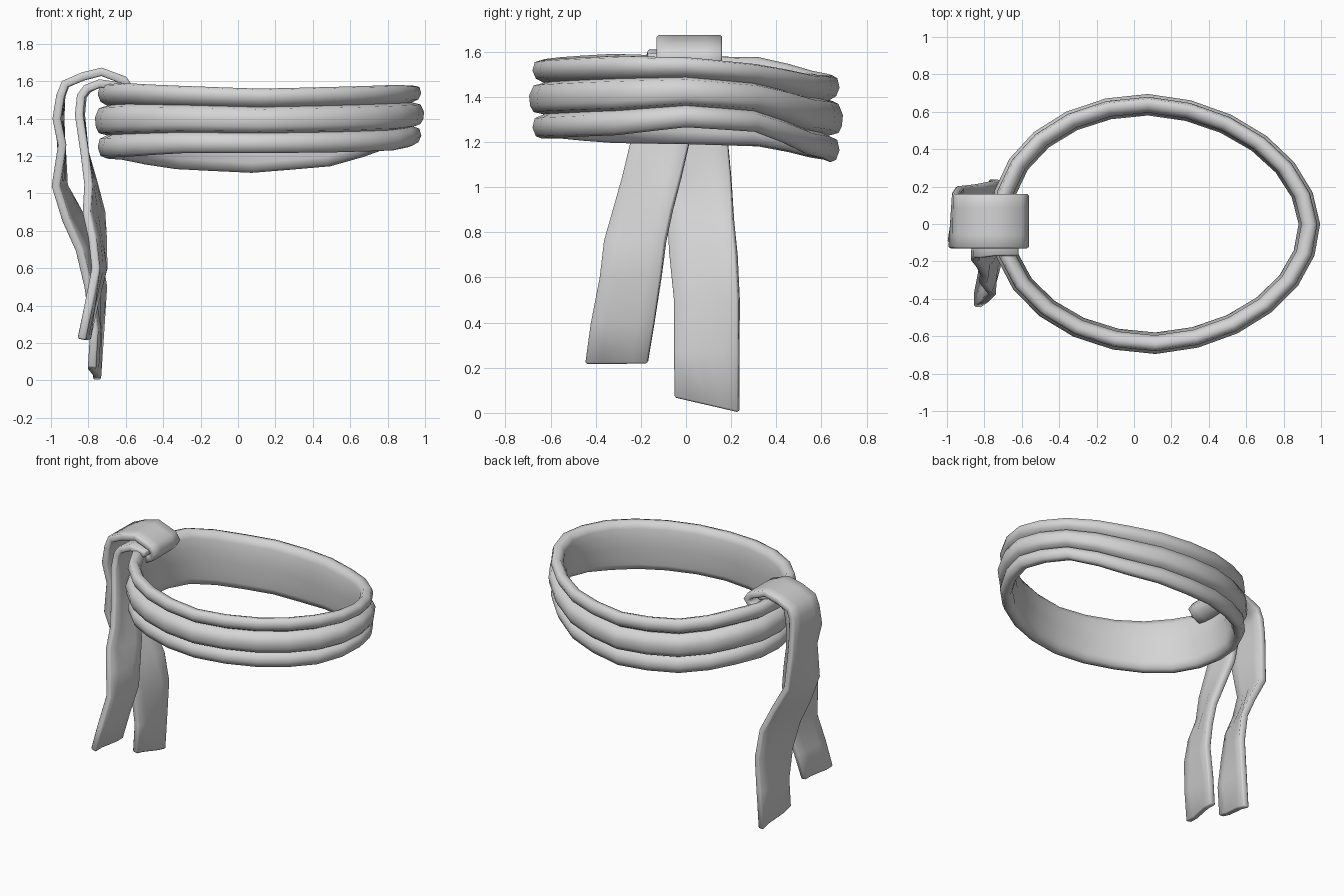
import bpy
import math

default_cube = bpy.data.objects.get("Cube")
if default_cube:
    bpy.data.objects.remove(default_cube, do_unlink=True)

# One plain cloth colour
cloth = bpy.data.materials.new("grey_cloth")
cloth.use_nodes = True
cloth_colour = (0.66, 0.66, 0.66, 1)
cloth.diffuse_color = cloth_colour
cloth.node_tree.nodes["Principled BSDF"].inputs["Base Color"].default_value = cloth_colour


def make_object(name, verts, faces):
    mesh = bpy.data.meshes.new(name)
    mesh.from_pydata(verts, [], faces)
    mesh.materials.append(cloth)
    obj = bpy.data.objects.new(name, mesh)
    bpy.context.collection.objects.link(obj)
    bpy.ops.object.select_all(action="DESELECT")
    obj.select_set(True)
    bpy.context.view_layer.objects.active = obj
    return obj


def cyclic_sample(values, position):
    """Interpolate a closed list of values."""
    index = int(position)
    first = values[index % len(values)]
    second = values[(index + 1) % len(values)]
    return first + (second - first) * (position - index)


# Waist band: a three-fold section swept round an egg shape, sagging at the back
def build_band():
    segments = 24
    centre_x, radius_x, radius_y = 0.115, 0.88, 0.695
    top_heights = [1.575, 1.545, 1.5, 1.49, 1.515, 1.575,
                   1.58, 1.59, 1.575, 1.56, 1.57, 1.58]
    bottom_heights = [1.265, 1.245, 1.145, 1.11, 1.13, 1.18,
                      1.19, 1.195, 1.215, 1.215, 1.22, 1.23]
    # Section points: inset from the outer oval, fraction of the height
    outer_folds = [(.05, 1), (.025, .98), (.015, .87), (.03, .77), (.065, .715),
                   (.02, .68), (0, .55), (.005, .42), (.02, .34), (.065, .31),
                   (.025, .26), (.015, .14), (.03, .03), (.055, 0)]
    inner_face = [(.085, .03), (.1, .14), (.095, .28), (.115, .5),
                  (.1, .7), (.1, .87), (.08, .98)]
    section = outer_folds + inner_face
    count = len(section)

    verts, faces = [], []
    for i in range(segments):
        angle = math.tau * i / segments
        cosine, sine = math.cos(angle), math.sin(angle)
        position = len(top_heights) * i / segments
        top = cyclic_sample(top_heights, position)
        bottom = cyclic_sample(bottom_heights, position)
        taper = 1 - 0.06 * max(0, cosine)
        shift = 0.04 * max(0, sine)
        for inset, height in section:
            verts.append((centre_x - shift + (radius_x - inset) * cosine,
                          (radius_y - inset) * sine * taper,
                          bottom + (top - bottom) * height))
        following = (i + 1) % segments
        for j in range(count):
            k = (j + 1) % count
            faces.append((i * count + j, i * count + k,
                          following * count + k, following * count + j))
    make_object("waist_band", verts, faces)
    bpy.ops.object.shade_smooth_by_angle(angle=math.radians(75))


# Hanging strap: rows of (front x, front y, back x, back y, z) given thickness
def build_strap(name, rows, end_drop):
    columns = 4
    verts, faces = [], []
    for i, (front_x, front_y, back_x, back_y, z) in enumerate(rows):
        drop = end_drop if i == len(rows) - 1 else 0
        rumple = 0.008 * (-1) ** i if z < 1 else 0
        for j in range(columns + 1):
            t = j / columns
            verts.append((front_x + (back_x - front_x) * t
                          + rumple * math.sin(math.tau * t),
                          front_y + (back_y - front_y) * t,
                          z - drop * t))
    stride = columns + 1
    for i in range(len(rows) - 1):
        for j in range(columns):
            a = i * stride + j
            faces.append((a, a + 1, a + stride + 1, a + stride))
    strap = make_object(name, verts, faces)
    solid = strap.modifiers.new("cloth_thickness", "SOLIDIFY")
    solid.thickness = 0.045
    solid.offset = 0
    bpy.ops.object.modifier_apply(modifier=solid.name)
    soft = strap.modifiers.new("soft_edges", "BEVEL")
    soft.width = 0.008
    soft.limit_method = "ANGLE"
    soft.angle_limit = math.radians(70)
    bpy.ops.object.modifier_apply(modifier=soft.name)
    bpy.ops.object.shade_smooth_by_angle(angle=math.radians(75))


build_band()

# Outer strap curls over the band from inside, then falls to the ground
build_strap("outer_strap", [
    (-.67, -.12, -.67, .15, 1.5),
    (-.61, -.12, -.61, .15, 1.53),
    (-.585, -.13, -.585, .16, 1.57),
    (-.61, -.13, -.61, .16, 1.605),
    (-.73, -.13, -.73, .16, 1.65),
    (-.83, -.13, -.83, .16, 1.625),
    (-.925, -.13, -.92, .16, 1.585),
    (-.95, -.13, -.945, .16, 1.52),
    (-.97, -.13, -.95, .17, 1.4),
    (-.94, -.12, -.945, .18, 1.26),
    (-.975, -.1, -.93, .2, 1.04),
    (-.92, -.08, -.83, .21, .86),
    (-.85, -.07, -.75, .225, .7),
    (-.8, -.05, -.72, .235, .5),
    (-.77, -.05, -.735, .235, .27),
    (-.78, -.05, -.755, .235, .07)], 0.067)

# Inner strap lies under the knot and swings toward the front
build_strap("inner_strap", [
    (-.62, -.17, -.62, .08, 1.57),
    (-.74, -.17, -.74, .08, 1.588),
    (-.81, -.18, -.8, .07, 1.56),
    (-.84, -.18, -.83, .06, 1.52),
    (-.85, -.2, -.84, .05, 1.42),
    (-.82, -.24, -.82, .02, 1.22),
    (-.8, -.28, -.77, -.02, 1.05),
    (-.81, -.32, -.73, -.06, .9),
    (-.78, -.36, -.72, -.09, .76),
    (-.76, -.38, -.72, -.11, .6),
    (-.8, -.42, -.77, -.14, .4),
    (-.835, -.445, -.81, -.17, .22)], 0)
